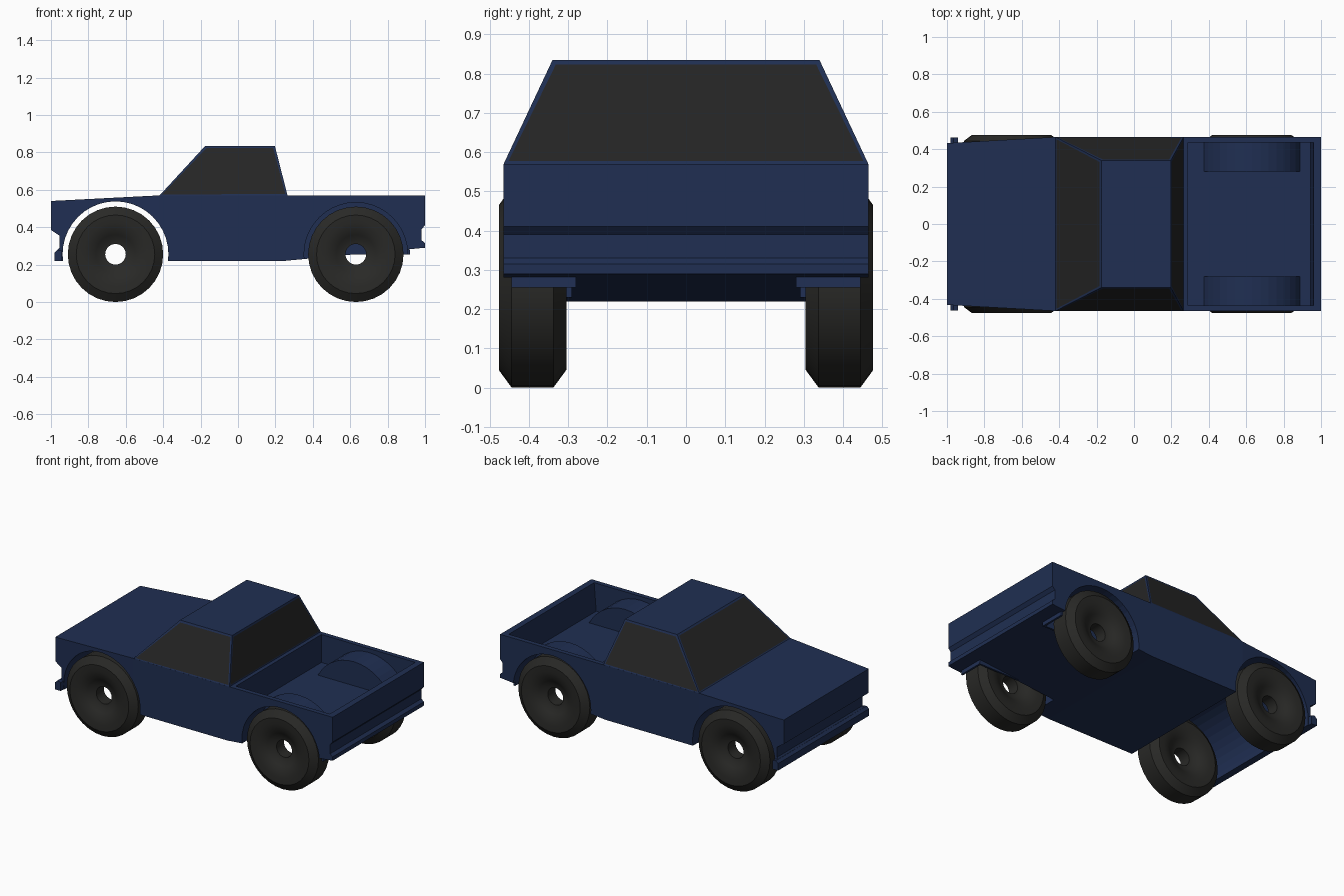
import bpy, bmesh
from math import sin, cos, pi, radians

if "Cube" in bpy.data.objects:
    bpy.data.objects.remove(bpy.data.objects["Cube"])

WHEEL_Z, FRONT_X, REAR_X = 0.255, -0.655, 0.63


def material(name, rgb):
    m = bpy.data.materials.new(name)
    m.diffuse_color = (*rgb, 1)
    m.use_nodes = True
    m.node_tree.nodes["Principled BSDF"].inputs["Base Color"].default_value = m.diffuse_color
    return m


BLUE = material("blue_paint", (0.014, 0.028, 0.085))
RUBBER = material("rubber", (0.022, 0.022, 0.020))
GLASS = material("dark_glass", (0.018, 0.018, 0.018))


def finish(name, bm, *mats):
    bmesh.ops.recalc_face_normals(bm, faces=bm.faces[:])
    me = bpy.data.meshes.new(name)
    bm.to_mesh(me)
    bm.free()
    for m in mats:
        me.materials.append(m)
    ob = bpy.data.objects.new(name, me)
    bpy.context.collection.objects.link(ob)
    return ob


def prism_bm(profile, y0, y1):
    """Extrude an (x, z) outline along y."""
    bm = bmesh.new()
    face = bm.faces.new([bm.verts.new((x, y0, z)) for x, z in profile])
    new = bmesh.ops.extrude_face_region(bm, geom=[face])["geom"]
    for v in new:
        if isinstance(v, bmesh.types.BMVert):
            v.co.y = y1
    return bm


def prism(name, profile, y0, y1):
    return finish(name, prism_bm(profile, y0, y1), BLUE)


def arc(cx, r, a0, a1, n):
    return [(cx + r * cos(a0 + (a1 - a0) * i / n),
             WHEEL_Z + r * sin(a0 + (a1 - a0) * i / n)) for i in range(n + 1)]


def boolean(ob, tool, op):
    mod = ob.modifiers.new("bool", "BOOLEAN")
    mod.operation, mod.object, mod.solver = op, tool, "EXACT"
    bpy.context.view_layer.objects.active = ob
    bpy.ops.object.modifier_apply(modifier=mod.name)
    bpy.data.objects.remove(tool)


# Body: side outline with grooved nose and tail
outline = [(-1, 0.54), (-0.42, 0.57), (1, 0.57), (1, 0.41), (0.982, 0.39),
           (0.982, 0.33), (1, 0.315), (1, 0.29), (0.25, 0.22), (-0.975, 0.22),
           (-0.975, 0.265), (-0.955, 0.29), (-0.955, 0.355), (-1, 0.385)]
bm = prism_bm(outline, -0.465, 0.465)
bmesh.ops.bisect_plane(bm, geom=bm.verts[:] + bm.edges[:] + bm.faces[:],
                       plane_co=(-0.42, 0, 0), plane_no=(1, 0, 0))
for v in bm.verts:  # narrow towards the nose
    if v.co.x < -0.42:
        v.co.y *= 1 - 0.07 * (-0.42 - v.co.x) / 0.58
body = finish("body", bm, BLUE)

# Open load bed
boolean(body, prism("bed_cutter", [(0.29, 0.39), (0.945, 0.39), (0.97, 0.7), (0.29, 0.7)],
                    -0.435, 0.435), "DIFFERENCE")

# Front wheel arch passes right through
boolean(body, prism("arch_cutter", arc(FRONT_X, 0.283, 0, 2 * pi * 39 / 40, 39), -0.6, 0.6),
        "DIFFERENCE")

# Rear wheel wells: humps in the bed, hollow from outside
for s in (-1, 1):
    boolean(body, prism("hump", arc(REAR_X, 0.29, 0, pi, 20), s * 0.28, s * 0.445), "UNION")
    boolean(body, prism("well_cutter", arc(REAR_X, 0.277, 0, 2 * pi * 39 / 40, 39),
                        s * 0.292, s * 0.6), "DIFFERENCE")

# Front bumper
prism("front_bumper", [(-0.98, 0.22), (-0.94, 0.22), (-0.94, 0.275), (-0.965, 0.28), (-0.98, 0.265)],
      -0.463, 0.463)

# Cab: tapered box with inset windows
bm = bmesh.new()
bmesh.ops.create_cube(bm, size=2)
for v in bm.verts:
    top, rear = v.co.z > 0, v.co.x > 0
    v.co.y *= 0.34 if top else 0.465
    v.co.x = (0.197 if rear else -0.175) if top else (0.265 if rear else -0.42)
    v.co.z = 0.835 if top else 0.569
bm.normal_update()
windows = [f for f in bm.faces if abs(f.normal.z) < 0.9]
bmesh.ops.inset_individual(bm, faces=windows, thickness=0.015)
for f in windows:
    f.material_index = 1
finish("cab", bm, BLUE, GLASS)

# Wheels: dished tyre section (radius, half width) revolved about the axle
HALF = [(0.055, 0.038), (0.08, 0.043), (0.105, 0.06), (0.135, 0.076),
        (0.17, 0.084), (0.21, 0.086), (0.255, 0.053)]
SECTION = HALF + [(r, -w) for r, w in reversed(HALF)]


def wheel(name, x, y, n=32):
    bm = bmesh.new()
    rings = [[bm.verts.new((x + r * cos(2 * pi * i / n), y + w, WHEEL_Z + r * sin(2 * pi * i / n)))
              for r, w in SECTION] for i in range(n)]
    m = len(SECTION)
    for i in range(n):
        a, b = rings[i], rings[(i + 1) % n]
        for j in range(m):
            k = (j + 1) % m
            bm.faces.new((a[j], a[k], b[k], b[j]))
    ob = finish(name, bm, RUBBER)
    bpy.ops.object.select_all(action="DESELECT")
    ob.select_set(True)
    bpy.context.view_layer.objects.active = ob
    bpy.ops.object.shade_smooth_by_angle(angle=radians(35))


for end, x in (("front", FRONT_X), ("rear", REAR_X)):
    for side, y in (("right", -0.391), ("left", 0.391)):
        wheel(f"{end}_{side}_wheel", x, y)
